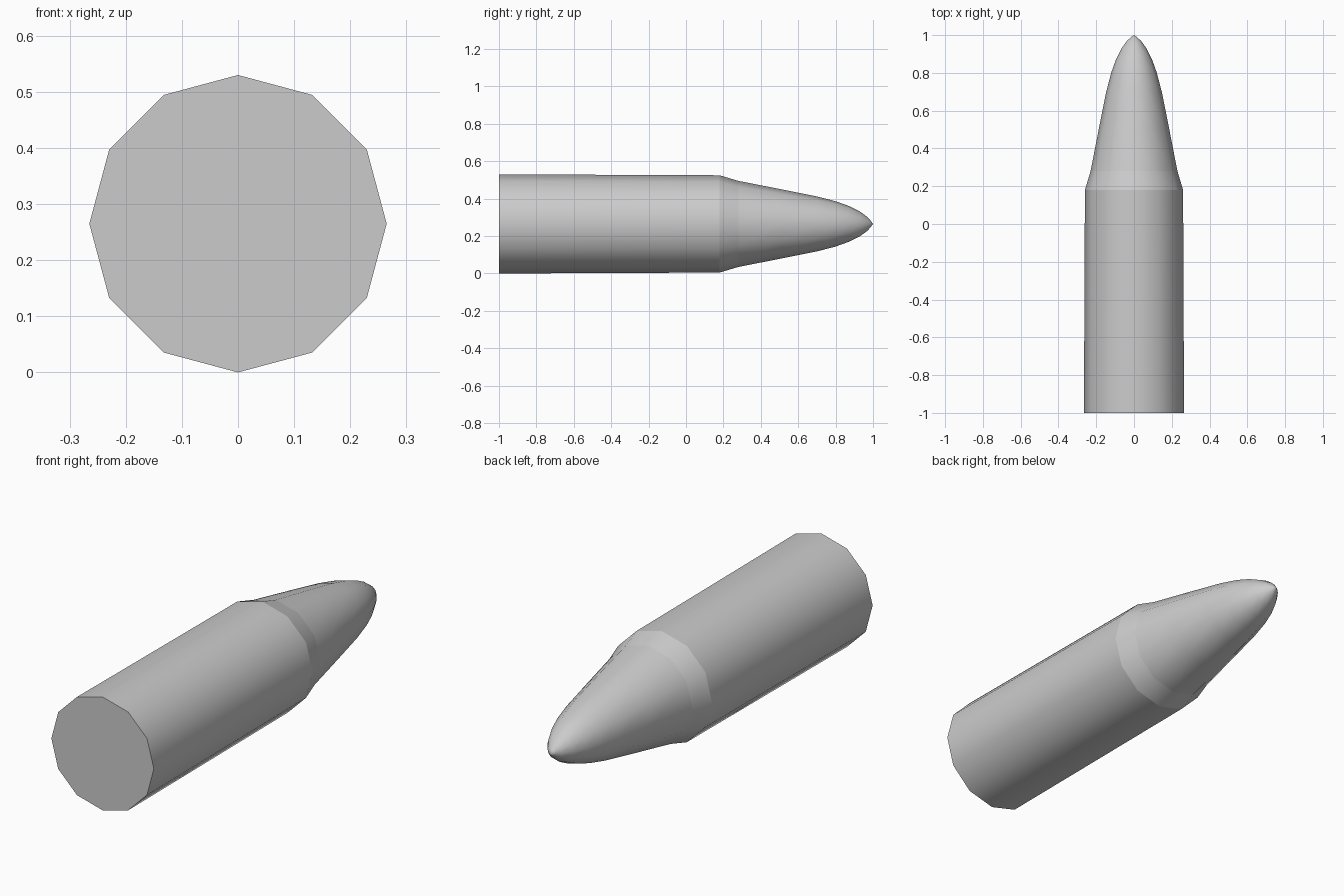
import bpy, bmesh, math

if "Cube" in bpy.data.objects:
    bpy.data.objects.remove(bpy.data.objects["Cube"])

SIDES = 12
CENTRE_Z = 0.265


def lathe(name, profile, cap_start=False):
    """Revolve (y, radius) points around the y axis."""
    bm = bmesh.new()
    rings = []
    for y, r in profile:
        if r == 0:
            rings.append([bm.verts.new((0, y, CENTRE_Z))] * SIDES)
            continue
        rings.append([bm.verts.new((r * math.cos(2 * math.pi * i / SIDES), y,
                                    CENTRE_Z + r * math.sin(2 * math.pi * i / SIDES)))
                      for i in range(SIDES)])
    for a, b in zip(rings, rings[1:]):
        for i in range(SIDES):
            j = (i + 1) % SIDES
            bm.faces.new(list(dict.fromkeys((a[i], a[j], b[j], b[i]))))
    if cap_start:
        bm.faces.new(rings[0])
    bmesh.ops.recalc_face_normals(bm, faces=bm.faces)
    # the outside faces away from the axis
    side = max(bm.faces, key=lambda f: abs(f.calc_center_median().x))
    if side.normal.x * side.calc_center_median().x < 0:
        bmesh.ops.reverse_faces(bm, faces=bm.faces)
    # smooth shading, with a crisp edge round the flat base
    for f in bm.faces:
        f.smooth = True
    for e in bm.edges:
        if len(e.link_faces) == 2 and e.calc_face_angle() > math.radians(40):
            e.smooth = False
    mesh = bpy.data.meshes.new(name)
    bm.to_mesh(mesh)
    bm.free()
    obj = bpy.data.objects.new(name, mesh)
    bpy.context.collection.objects.link(obj)
    return obj


# straight casing with a flat base
lathe("casing", [(-1.0, 0.265), (0.18, 0.26)], cap_start=True)

# bevelled shoulder
lathe("shoulder", [(0.18, 0.26), (0.28, 0.23)])

# tapered nose with a rounded tip
lathe("nose", [(0.28, 0.23), (0.5, 0.187), (0.7, 0.147), (0.8, 0.121), (0.87, 0.096),
               (0.93, 0.066), (0.97, 0.037), (0.99, 0.014), (1.0, 0)])
